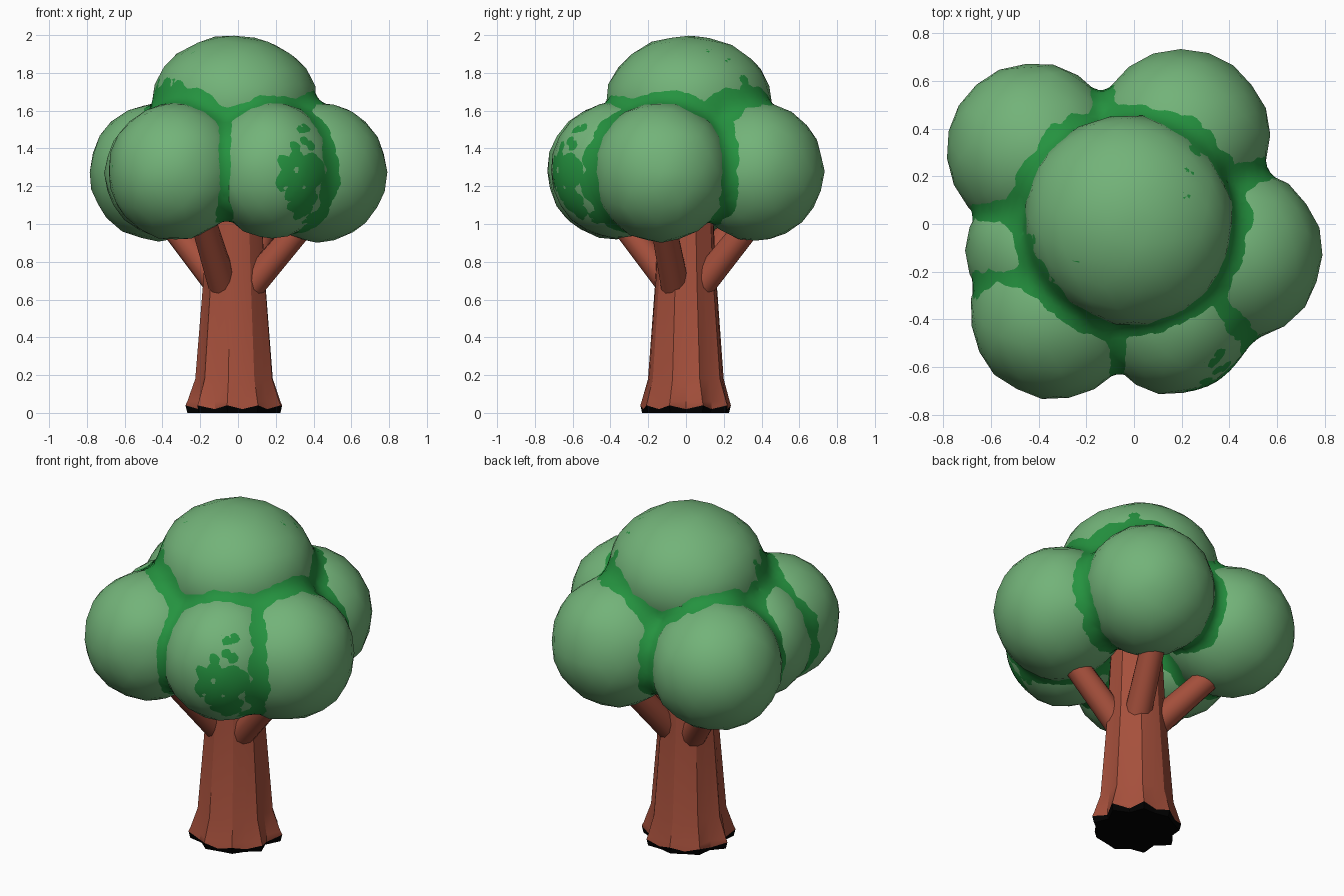
import bpy, bmesh, math, random
from mathutils import Vector, Matrix

if "Cube" in bpy.data.objects:
    bpy.data.objects.remove(bpy.data.objects["Cube"])

random.seed(4)


def material(name, rgb):
    m = bpy.data.materials.new(name)
    m.diffuse_color = (*rgb, 1)
    m.use_nodes = True
    m.node_tree.nodes["Principled BSDF"].inputs["Base Color"].default_value = m.diffuse_color
    return m


LEAF = material("leaf green", (0.17, 0.45, 0.19))
DEEP = material("deep green", (0.018, 0.29, 0.05))
BARK = material("bark brown", (0.38, 0.08, 0.045))
BLACK = material("black underside", (0.0, 0.0, 0.0))


def finish(bm, name, mats, angle=None):
    bmesh.ops.recalc_face_normals(bm, faces=bm.faces)
    mesh = bpy.data.meshes.new(name)
    bm.to_mesh(mesh)
    bm.free()
    for m in mats:
        mesh.materials.append(m)
    ob = bpy.data.objects.new(name, mesh)
    bpy.context.collection.objects.link(ob)
    if angle is not None:
        bpy.ops.object.select_all(action='DESELECT')
        ob.select_set(True)
        bpy.context.view_layer.objects.active = ob
        bpy.ops.object.shade_smooth_by_angle(angle=math.radians(angle))
    return ob


def ball(bm, centre, radii, jitter=0.0):
    mat = (Matrix.Translation(centre) @ Matrix.Rotation(random.uniform(0, 6), 4, 'Z')
           @ Matrix.Diagonal((*radii, 1)))
    vs = bmesh.ops.create_icosphere(bm, subdivisions=3, radius=1, matrix=mat)['verts']
    c = Vector(centre)
    for v in vs:
        v.co = c + (v.co - c) * (1 + random.uniform(-jitter, jitter))


# Leaf clumps: name, centre, radii
CLUMPS = [
    ("front_left_clump", (-0.33, -0.37, 1.28), (0.365, 0.36, 0.365)),
    ("front_right_clump", (0.18, -0.37, 1.285), (0.33, 0.35, 0.36)),
    ("right_clump", (0.42, -0.13, 1.275), (0.365, 0.375, 0.37)),
    ("back_right_clump", (0.20, 0.37, 1.28), (0.36, 0.37, 0.37)),
    ("back_left_clump", (-0.42, 0.31, 1.275), (0.365, 0.365, 0.365)),
    ("left_clump", (-0.37, -0.12, 1.27), (0.34, 0.32, 0.34)),
    ("crown_clump", (-0.02, 0.015, 1.64), (0.435, 0.445, 0.36)),
]
for name, centre, radii in CLUMPS:
    bm = bmesh.new()
    ball(bm, centre, radii, 0.013)
    finish(bm, name, [LEAF], 40)

# Deep foliage: fused, smoothed copy of the clumps that fills the grooves
bm = bmesh.new()
for name, centre, radii in CLUMPS:
    ball(bm, centre, radii)
filler = finish(bm, "deep_foliage", [DEEP])
remesh = filler.modifiers.new("fuse", 'REMESH')
remesh.mode = 'VOXEL'
remesh.voxel_size = 0.035
remesh.use_smooth_shade = True
smooth = filler.modifiers.new("soften", 'SMOOTH')
smooth.factor = 0.5
smooth.iterations = 22

# Trunk: lobed rings (height, radius, lobe depth), flared at the root
RINGS = [(0.0, 0.225, 0.03), (0.03, 0.235, 0.03), (0.06, 0.23, 0.025),
         (0.18, 0.2, 0.012), (0.7, 0.163, 0.006), (1.15, 0.14, 0.004)]
SIDES = 18
bm = bmesh.new()
loops = []
for k, (z, r, lobe) in enumerate(RINGS):
    loop = []
    for i in range(SIDES):
        a = math.tau * i / SIDES
        s = 1 if i % 2 else -1
        wave = 0.01 * s if k == 1 else 0
        rr = r + lobe * s * (0.6 + 0.4 * math.sin(2 * a + 1))
        loop.append(bm.verts.new((-0.015 + rr * math.cos(a), rr * math.sin(a), z + wave)))
    loops.append(loop)
for k in range(len(loops) - 1):
    for i in range(SIDES):
        j = (i + 1) % SIDES
        f = bm.faces.new((loops[k][i], loops[k][j], loops[k + 1][j], loops[k + 1][i]))
        f.material_index = 1 if k == 0 else 0
bm.faces.new(loops[0]).material_index = 1
bm.faces.new(loops[-1])
finish(bm, "trunk", [BARK, BLACK], 25)

# Branches: tapered limbs from the trunk into four of the clumps
BRANCHES = [
    ("right_branch", (0.03, -0.05, 0.63), (0.43, -0.14, 1.1)),
    ("front_branch", (-0.07, -0.05, 0.64), (-0.21, -0.41, 1.1)),
    ("back_right_branch", (0.03, 0.05, 0.64), (0.17, 0.42, 1.1)),
    ("back_left_branch", (-0.07, 0.05, 0.64), (-0.43, 0.3, 1.1)),
]
for name, a, b in BRANCHES:
    a, b = Vector(a), Vector(b)
    rot = (b - a).to_track_quat('Z', 'Y').to_matrix().to_4x4()
    bm = bmesh.new()
    bmesh.ops.create_cone(bm, cap_ends=True, segments=12, radius1=0.078, radius2=0.066,
                          depth=(b - a).length, matrix=Matrix.Translation((a + b) / 2) @ rot)
    finish(bm, name, [BARK], 40)
